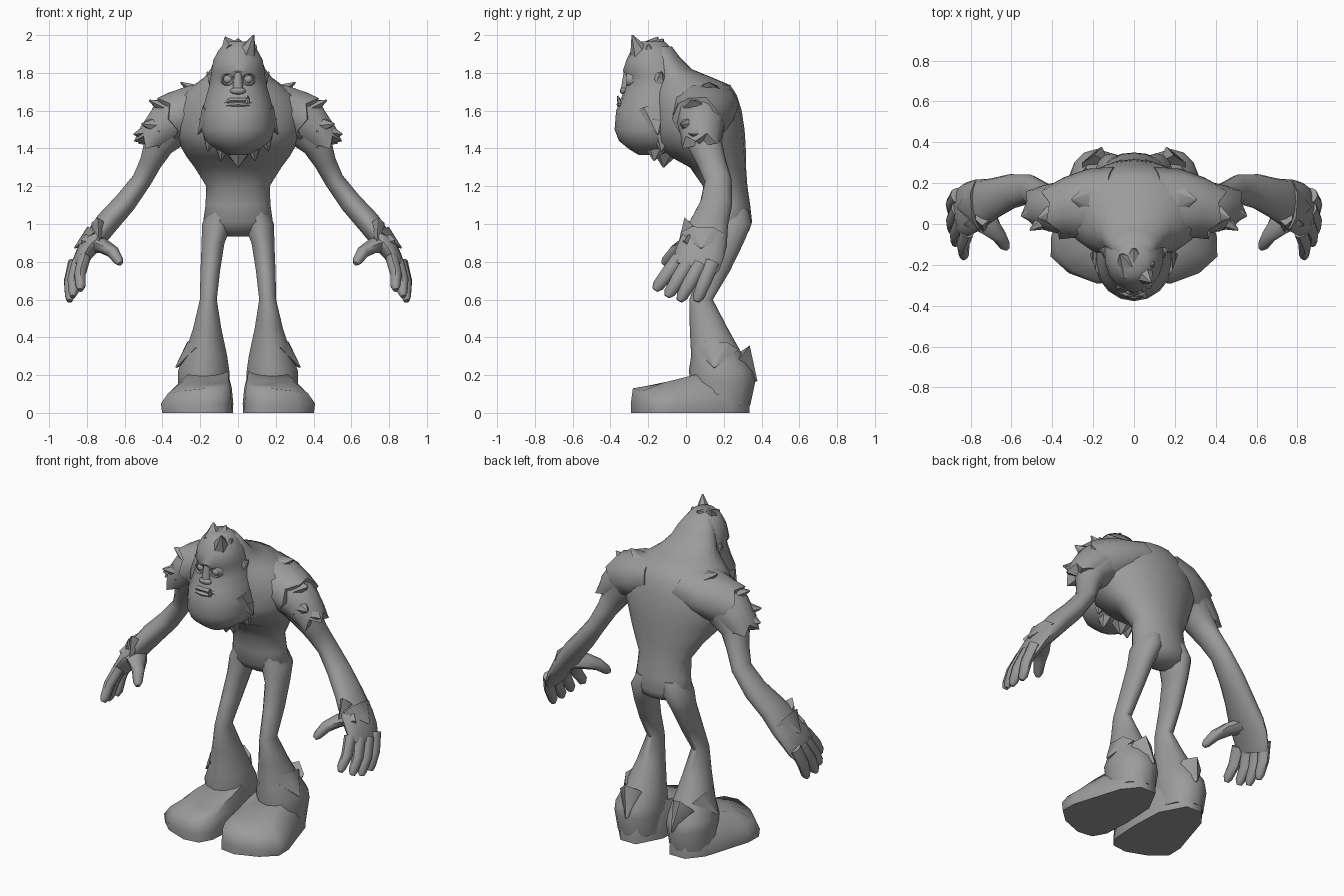
import bpy, bmesh, math
from mathutils import Vector, Matrix

fur = bpy.data.materials.new("grey_fur")
fur.diffuse_color = (0.33, 0.33, 0.33, 1)


def loft(bm, pts, n=12, flat=False, jag=0.0):
    """Elliptical rings (x, y, z, radius_toward_y, other_radius) along a path.
    flat keeps rings horizontal; jag makes the last ring ragged like fur."""
    P = [Vector(p[:3]) for p in pts]
    rings = []
    for i, p in enumerate(pts):
        t = Vector((0, 0, 1)) if flat else (P[min(i + 1, len(P) - 1)] - P[max(i - 1, 0)]).normalized()
        ref = Vector((0, 1, 0)) if abs(t.y) < 0.9 else Vector((1, 0, 0))
        u = (ref - t * ref.dot(t)).normalized()
        v = t.cross(u)
        ring = []
        for k in range(n):
            a = 2 * math.pi * k / n
            q = P[i] + u * p[3] * math.cos(a) + v * p[4] * math.sin(a)
            if jag and i == len(pts) - 1:
                q += (P[-1] - P[-2]).normalized() * (jag if k % 2 else -jag)
            ring.append(bm.verts.new(q))
        rings.append(ring)
    for r0, r1 in zip(rings, rings[1:]):
        for k in range(n):
            j = (k + 1) % n
            bm.faces.new((r0[k], r0[j], r1[j], r1[k]))
    for ring, c in ((rings[0], P[0]), (rings[-1], P[-1])):
        mid = bm.verts.new(c)
        for k in range(n):
            bm.faces.new((ring[k], ring[(k + 1) % n], mid))


def spike(bm, base, tip, w, d):
    """Flat pointed tuft, w wide and d toward y."""
    loft(bm, [(*base, d, w), (*tip, 0.004, 0.004)], 6)


def ball(bm, loc, size):
    bmesh.ops.create_uvsphere(bm, u_segments=12, v_segments=8, radius=1,
                              matrix=Matrix.Translation(loc) @ Matrix.Diagonal((*size, 1)))


def finish(bm, name, mirror=False, angle=50):
    bmesh.ops.recalc_face_normals(bm, faces=bm.faces)
    me = bpy.data.meshes.new(name)
    bm.to_mesh(me)
    bm.free()
    me.materials.append(fur)
    ob = bpy.data.objects.new(name, me)
    bpy.context.collection.objects.link(ob)
    bpy.ops.object.select_all(action='DESELECT')
    ob.select_set(True)
    bpy.context.view_layer.objects.active = ob
    bpy.ops.object.shade_smooth_by_angle(angle=math.radians(angle))
    if mirror:
        m = ob.modifiers.new("Mirror", 'MIRROR')
        m.use_mirror_merge = False


def profile(rows):
    """Rows of (z, front y, back y, half width) to centred flat rings."""
    return [(0, (f + b) / 2, z, (b - f) / 2, w) for z, f, b, w in rows]


# torso: narrow hips, broad hunched chest, thick neck running up the head
bm = bmesh.new()
loft(bm, profile([
    (0.935, .19, .28, .07), (0.965, .14, .335, .15), (1.01, .11, .35, .185), (1.1, .10, .34, .172),
    (1.2, .09, .325, .168), (1.3, .02, .318, .23), (1.36, -.09, .318, .275), (1.43, -.17, .315, .315),
    (1.5, -.18, .31, .345), (1.6, -.18, .295, .34), (1.68, -.18, .27, .30),
    (1.735, -.18, .235, .235), (1.775, -.18, .14, .18), (1.82, -.18, .03, .145),
    (1.88, -.18, -.03, .12), (1.94, -.18, -.075, .08)]), 20, True)
finish(bm, "torso", angle=70)

# head and full beard
bm = bmesh.new()
loft(bm, profile([
    (1.365, -.25, -.1, .05), (1.395, -.30, -.02, .115), (1.44, -.355, .03, .175),
    (1.50, -.378, .05, .196), (1.6, -.37, .05, .19), (1.66, -.345, .05, .175),
    (1.72, -.325, .04, .158), (1.775, -.31, .03, .147), (1.81, -.335, .01, .143),
    (1.87, -.315, -.03, .132), (1.92, -.29, -.07, .105), (1.965, -.25, -.11, .065)]), 18, True)
finish(bm, "head")

# swept hair tufts on the crown, and points at the temples
bm = bmesh.new()
for base, tip, w, d in (
        ((-.03, -.20, 1.91), (-.068, -.15, 1.99), .07, .08),
        ((.045, -.24, 1.90), (.083, -.285, 2.0), .055, .06),
        ((.0, -.17, 1.92), (.0, -.12, 1.98), .07, .06),
        ((.06, -.19, 1.88), (.095, -.20, 1.95), .06, .07),
        ((.12, -.14, 1.75), (.165, -.13, 1.805), .035, .05),
        ((-.12, -.14, 1.75), (-.165, -.13, 1.805), .035, .05)):
    spike(bm, base, tip, w, d)
finish(bm, "crown_tufts", angle=40)

# shaggy chest fur below the beard
bm = bmesh.new()
for x, y, z, w in ((0, -.12, 1.30, .13), (.09, -.17, 1.335, .09), (-.09, -.17, 1.335, .09),
                   (.16, -.13, 1.385, .09), (-.16, -.13, 1.385, .09)):
    spike(bm, (x * .8, y + .02, z + .15), (x, y, z), w, .13)
for s in (-1, 1):
    spike(bm, (s * .14, -.17, 1.60), (s * .212, -.15, 1.475), .06, .11)
finish(bm, "chest_fur", angle=40)

# face: eyes with lids, ears, nose, lips and tooth
bm = bmesh.new()
ball(bm, (.053, -.292, 1.765), (.026, .024, .024))
finish(bm, "eye", True)
bm = bmesh.new()
N = 14
for k in range(N):
    row = []
    for ang in (2 * math.pi * k / N, 2 * math.pi * (k + 1) / N):
        c, s = math.cos(ang), math.sin(ang)
        row.append([bm.verts.new((.053 + r * c, y, 1.765 + r * s))
                    for r, y in ((.041, -.28), (.031, -.316), (.024, -.306))])
    for i in range(2):
        bm.faces.new((row[0][i], row[1][i], row[1][i + 1], row[0][i + 1]))
bmesh.ops.remove_doubles(bm, verts=bm.verts, dist=1e-5)
finish(bm, "eyelid", True)
bm = bmesh.new()
ball(bm, (.138, -.14, 1.765), (.018, .03, .04))
finish(bm, "ear", True)
bm = bmesh.new()
ball(bm, (0, -.328, 1.705), (.042, .022, .02))
loft(bm, [(0, -.31, 1.80, .02, .02), (0, -.32, 1.71, .025, .028)], 8)
finish(bm, "nose")
bm = bmesh.new()
loft(bm, [(-.085, -.31, 1.635, .012, .01), (-.04, -.34, 1.655, .016, .012),
          (.04, -.34, 1.655, .016, .012), (.085, -.31, 1.635, .012, .01)], 8)
finish(bm, "upper_lip")
bm = bmesh.new()
loft(bm, [(-.06, -.335, 1.628, .014, .01), (0, -.352, 1.632, .016, .012),
          (.06, -.335, 1.628, .014, .01)], 8)
finish(bm, "lower_lip")
bm = bmesh.new()
spike(bm, (.05, -.35, 1.64), (.055, -.362, 1.678), .014, .014)
finish(bm, "tooth")

# shoulder fur in ragged overlapping layers
bm = bmesh.new()
loft(bm, [(.10, .09, 1.64, .19, .12), (.22, .09, 1.60, .18, .145),
          (.32, .08, 1.57, .15, .14), (.385, .06, 1.55, .135, .13)], 10, jag=.02)
finish(bm, "shoulder_mantle", True, 55)
bm = bmesh.new()
loft(bm, [(.28, .08, 1.57, .14, .14), (.38, .08, 1.53, .125, .12),
          (.45, .08, 1.46, .107, .09), (.475, .08, 1.42, .10, .078)], 10, jag=.025)
finish(bm, "upper_arm_fur", True, 55)

# broad tufts lying along the shoulder
bm = bmesh.new()
for base, tip, w, d in (
        ((.17, .12, 1.67), (.305, .12, 1.75), .07, .13),
        ((.34, .06, 1.59), (.47, .03, 1.655), .07, .11),
        ((.43, .06, 1.49), (.553, .04, 1.475), .08, .10),
        ((.40, .04, 1.52), (.51, -.03, 1.53), .07, .07)):
    spike(bm, base, tip, w, d)
finish(bm, "shoulder_tufts", True, 50)

# long arm down to the palm
bm = bmesh.new()
loft(bm, [(.34, .09, 1.53, .12, .13), (.42, .10, 1.42, .092, .082),
          (.46, .135, 1.33, .077, .06), (.51, .17, 1.23, .072, .053),
          (.60, .16, 1.11, .085, .06), (.69, .125, 1.01, .10, .064),
          (.765, .095, .91, .125, .057), (.81, .075, .85, .13, .047),
          (.845, .055, .785, .125, .038), (.856, .045, .76, .11, .03)], 14)
finish(bm, "arm", True)

# wrist fur point
bm = bmesh.new()
spike(bm, (.77, .09, .95), (.866, .08, .872), .05, .12)
spike(bm, (.74, .05, .98), (.735, -.04, .885), .04, .08)
finish(bm, "wrist_fur", True, 50)

# four long fingers and a thumb
bm = bmesh.new()
for knuckle, tip in (((.815, -.035, .82), (.835, -.165, .65)),
                     ((.845, .015, .80), (.875, -.10, .615)),
                     ((.862, .075, .79), (.893, -.035, .592)),
                     ((.865, .14, .80), (.893, .055, .59))):
    a, b = Vector(knuckle), Vector(tip)
    loft(bm, [(*a, .040, .034), (*(a.lerp(b, .5) + Vector((.012, 0, 0))), .037, .031),
              (*a.lerp(b, .88), .031, .026), (*b, .016, .014)], 8)
loft(bm, [(.78, .06, .90, .085, .05), (.71, .0, .882, .06, .04),
          (.66, -.06, .85, .038, .034), (.632, -.105, .805, .028, .026), (.622, -.12, .79, .014, .014)], 8)
finish(bm, "fingers", True)

# leg: thin bent knee, flared shin running into the heel
bm = bmesh.new()
loft(bm, [(.085, .23, 1.08, .10, .07), (.11, .235, 1.0, .112, .083),
          (.132, .21, .9, .095, .062), (.147, .15, .75, .082, .053),
          (.157, .08, .6, .062, .046), (.163, .12, .45, .10, .076),
          (.172, .165, .3, .138, .118), (.182, .185, .22, .17, .14),
          (.182, .195, .165, .172, .14), (.182, .185, .04, .155, .13)], 14, True)
finish(bm, "leg", True)
bm = bmesh.new()
spike(bm, (.23, .16, .34), (.33, .15, .24), .06, .12)
spike(bm, (.18, .26, .28), (.16, .375, .168), .08, .11)
finish(bm, "shin_tufts", True, 50)

# broad splayed foot: sole outline, layers drawn in toward the inner ankle
outline = [(.12, .335), (.23, .335), (.31, .24), (.37, .05), (.405, -.06), (.408, -.16),
           (.32, -.24), (.18, -.292), (.08, -.28), (.035, -.20), (.025, -.03), (.035, .18)]
bm = bmesh.new()
layers = []
for sx, sy, height in ((.98, 1, lambda x, y: 0), (1, 1, lambda x, y: .05),
                       (.88, .97, lambda x, y: .13 + max(0, y) * .1 - max(0, x - .2) * .15),
                       (.62, .62, lambda x, y: .19 + y * .25)):
    ring = []
    for x, y in outline:
        qx, qy = .09 + (x - .09) * sx, .06 + (y - .06) * sy
        ring.append(bm.verts.new((qx, qy, height(qx, qy))))
    layers.append(ring)
for r0, r1 in zip(layers, layers[1:]):
    for k in range(len(outline)):
        j = (k + 1) % len(outline)
        bm.faces.new((r0[k], r0[j], r1[j], r1[k]))
bm.faces.new(layers[0])
bm.faces.new(layers[-1])
finish(bm, "foot", True, 65)
